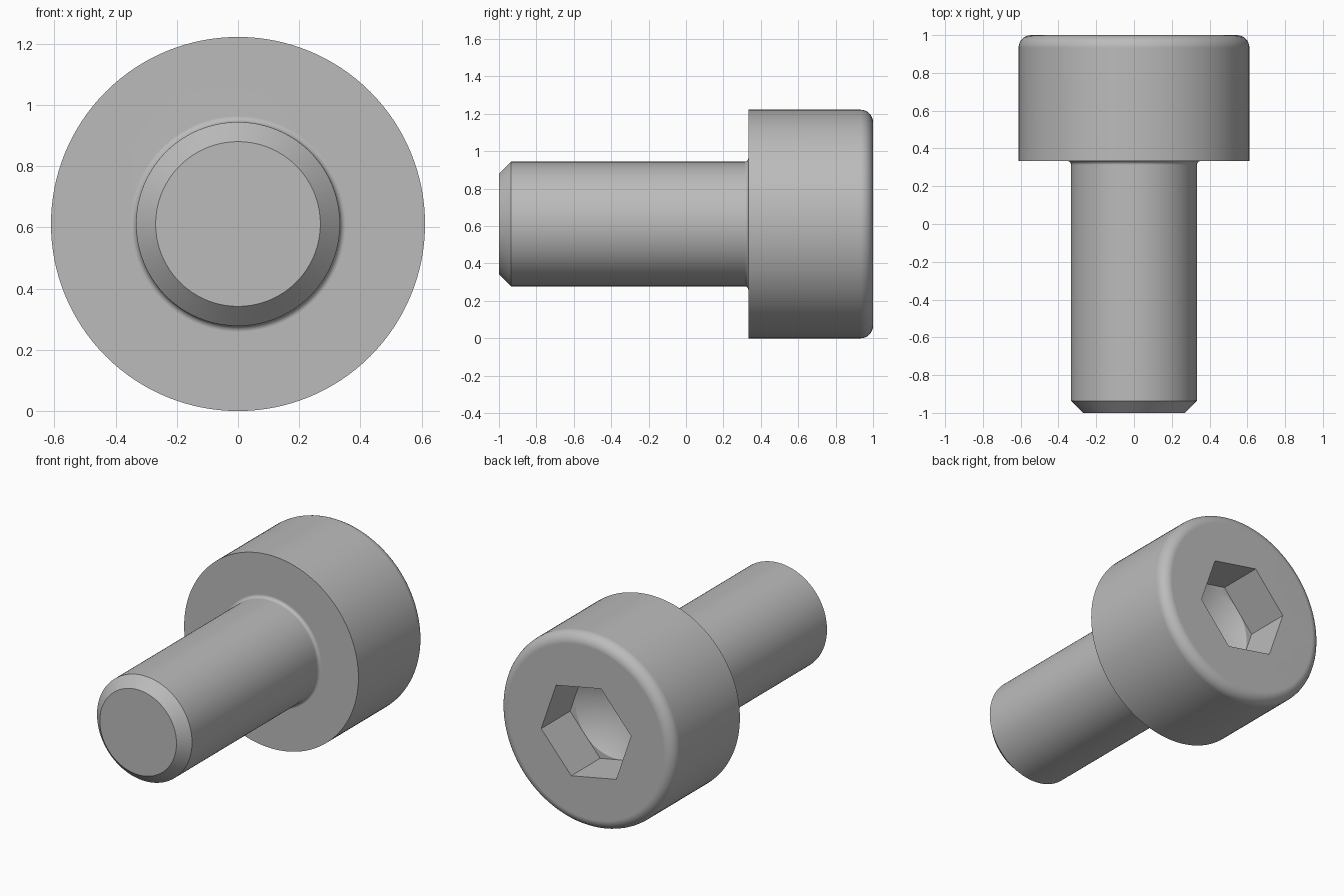
import bpy, bmesh
from math import sin, cos, pi, radians, sqrt

cube = bpy.data.objects.get("Cube")
if cube:
    bpy.data.objects.remove(cube, do_unlink=True)

HEAD_R, SHAFT_R = 0.611, 0.333
HEAD_Y = 0.333            # underside of the head
ROUND, FILLET, CHAMFER = 0.067, 0.02, 0.064
SOCKET_R = 0.3208         # hexagon corner radius
SOCKET_Y = 1 - 0.289      # socket floor
DRILL_DEPTH = 0.175

steel = bpy.data.materials.new("steel_grey")
steel.use_nodes = True
grey = (0.5, 0.5, 0.5, 1)
steel.diffuse_color = grey
steel.node_tree.nodes["Principled BSDF"].inputs["Base Color"].default_value = grey


def lathe(name, profile, sides, turn=0.0):
    """Solid of revolution about the y axis; profile is (radius, y) from end to end."""
    bm = bmesh.new()
    rings = []
    for r, y in profile:
        if r == 0:
            rings.append([bm.verts.new((0, y, HEAD_R))] * sides)
            continue
        rings.append([bm.verts.new((r * cos(turn + 2 * pi * i / sides), y,
                                    HEAD_R + r * sin(turn + 2 * pi * i / sides)))
                      for i in range(sides)])
    for a, b in zip(rings, rings[1:]):
        for i in range(sides):
            j = (i + 1) % sides
            bm.faces.new(dict.fromkeys((a[i], a[j], b[j], b[i])))
    for ring in (rings[0], rings[-1]):
        if ring[0] != ring[1]:
            bm.faces.new(ring)
    bmesh.ops.recalc_face_normals(bm, faces=bm.faces)
    mesh = bpy.data.meshes.new(name)
    bm.to_mesh(mesh)
    bm.free()
    mesh.materials.append(steel)
    obj = bpy.data.objects.new(name, mesh)
    bpy.context.collection.objects.link(obj)
    return obj


def arc(r, y, radius, start, end, steps=8):
    """Quarter arc for a profile, angles in degrees."""
    angles = [radians(start + (end - start) * i / steps) for i in range(steps + 1)]
    return [(r + radius * cos(a), y + radius * sin(a)) for a in angles]


# Screw body: chamfered tip, shaft, fillet, head with rounded rim
profile = [(SHAFT_R - CHAMFER, -1), (SHAFT_R, -1 + CHAMFER)]
profile += arc(SHAFT_R + FILLET, HEAD_Y - FILLET, FILLET, 180, 90)
profile += [(HEAD_R, HEAD_Y)]
profile += arc(HEAD_R - ROUND, 1 - ROUND, ROUND, 0, 90)
screw = lathe("socket_head_screw", profile, 128)

# Hexagonal socket and the conical drill point beneath it
hexagon = lathe("hex_cutter", [(SOCKET_R, SOCKET_Y), (SOCKET_R, 1.2)], 6, radians(-11))
drill_r = SOCKET_R * sqrt(3) / 2 * 0.995
drill = lathe("drill_cutter", [(0, SOCKET_Y - DRILL_DEPTH), (drill_r, SOCKET_Y),
                               (drill_r, SOCKET_Y + 0.1)], 64)

bpy.context.view_layer.objects.active = screw
for cutter in (hexagon, drill):
    cutter.hide_render = True
    cut = screw.modifiers.new("cut", "BOOLEAN")
    cut.operation, cut.solver, cut.object = "DIFFERENCE", "EXACT", cutter
    bpy.ops.object.modifier_apply(modifier=cut.name)
    bpy.data.objects.remove(cutter, do_unlink=True)

# Smooth curved surfaces, crisp edges
bpy.ops.object.select_all(action="DESELECT")
screw.select_set(True)
bpy.ops.object.shade_smooth_by_angle(angle=radians(28))
normals = screw.modifiers.new("flat_face_normals", "WEIGHTED_NORMAL")
normals.keep_sharp = True
